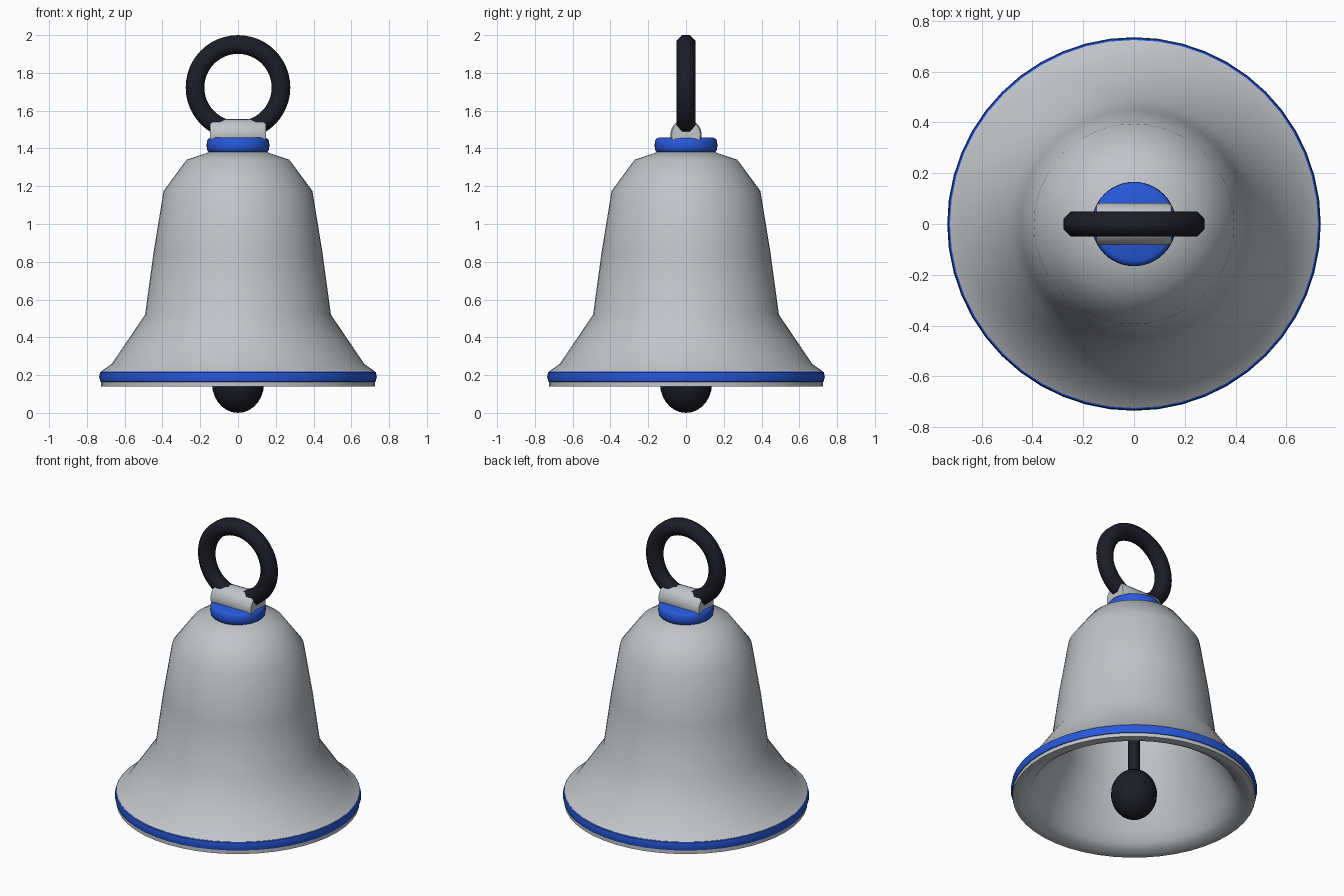
import bpy, math
from mathutils import Matrix

if "Cube" in bpy.data.objects:
    bpy.data.objects.remove(bpy.data.objects["Cube"])


def material(name, rgb):
    m = bpy.data.materials.new(name)
    m.diffuse_color = (*rgb, 1)
    m.use_nodes = True
    m.node_tree.nodes["Principled BSDF"].inputs["Base Color"].default_value = m.diffuse_color
    return m


SILVER = material("silver", (0.53, 0.55, 0.58))
BLUE = material("blue", (0.02, 0.098, 0.70))
DARK = material("dark_iron", (0.012, 0.012, 0.021))


def finish(obj, name, mat, angle=40):
    obj.name = name
    obj.data.materials.append(mat)
    bpy.ops.object.select_all(action='DESELECT')
    obj.select_set(True)
    bpy.context.view_layer.objects.active = obj
    # Consistent outward faces before shading
    bpy.ops.object.mode_set(mode='EDIT')
    bpy.ops.mesh.select_all(action='SELECT')
    bpy.ops.mesh.remove_doubles(threshold=0.0001)
    bpy.ops.mesh.normals_make_consistent(inside=False)
    bpy.ops.object.mode_set(mode='OBJECT')
    bpy.ops.object.shade_smooth_by_angle(angle=math.radians(angle))
    return obj


def lathe(name, profile, mat, closed=False, segments=48, angle=40):
    """Spin (radius, z) points around z; radius 0 becomes a single pole."""
    verts, rings, faces = [], [], []
    for r, z in profile:
        n = 1 if r == 0 else segments
        start = len(verts)
        for i in range(n):
            a = 2 * math.pi * i / segments
            verts.append((r * math.cos(a), r * math.sin(a), z))
        rings.append([start + i % n for i in range(segments)])
    pairs = list(zip(rings, rings[1:]))
    if closed:
        pairs.append((rings[-1], rings[0]))
    for lo, hi in pairs:
        for i in range(segments):
            j = (i + 1) % segments
            quad = [lo[i], lo[j], hi[j], hi[i]]
            faces.append(list(dict.fromkeys(quad)))
    mesh = bpy.data.meshes.new(name)
    mesh.from_pydata(verts, [], faces)
    obj = bpy.data.objects.new(name, mesh)
    bpy.context.collection.objects.link(obj)
    return finish(obj, name, mat, angle)


# Hollow bell: outer wall going up, inner wall coming back down to the lip
lathe("bell_body", [
    (0.724, 0.14), (0.724, 0.22), (0.668, 0.26), (0.492, 0.52), (0.447, 0.85),
    (0.394, 1.175), (0.272, 1.34), (0.14, 1.385), (0, 1.385),
    (0, 1.32), (0.23, 1.28), (0.335, 1.15), (0.385, 0.85), (0.43, 0.52),
    (0.58, 0.24), (0.615, 0.175), (0.655, 0.148), (0.69, 0.14)],
    SILVER, closed=False, angle=50)
# Flat underside of the lip
lathe("lip_edge", [(0.69, 0.14), (0.724, 0.14)], SILVER)

# Painted band around the lip
lathe("lip_band", [
    (0.718, 0.162), (0.728, 0.165), (0.735, 0.19), (0.730, 0.215),
    (0.718, 0.221)], BLUE, closed=True)

# Collar on the crown
lathe("collar", [
    (0, 1.378), (0.15, 1.378), (0.162, 1.388), (0.166, 1.41), (0.165, 1.438),
    (0.158, 1.45), (0.145, 1.457), (0, 1.457)], BLUE)

# Horizontal lug that holds the ring
lug = lathe("ring_lug", [
    (0, -0.147), (0.076, -0.147), (0.083, -0.135), (0.083, 0.135),
    (0.076, 0.147), (0, 0.147)], SILVER, segments=20)
lug.data.transform(Matrix.Translation((0, 0, 1.473)) @ Matrix.Rotation(math.pi / 2, 4, 'Y'))

# Hanging ring with an eight-sided section, flat side outward
section = [(0.2275 + 0.0535 * math.cos(math.radians(22.5 + 45 * k)),
            0.0535 * math.sin(math.radians(22.5 + 45 * k))) for k in range(8)]
ring = lathe("hanging_ring", section, DARK, closed=True, angle=60)
ring.data.transform(Matrix.Translation((0, 0, 1.723)) @ Matrix.Rotation(math.pi / 2, 4, 'X'))

# Clapper: rod and egg-shaped ball
lathe("clapper_rod", [(0, 0.25), (0.035, 0.25), (0.035, 1.33), (0, 1.33)],
      DARK, segments=12)
bpy.ops.mesh.primitive_uv_sphere_add(segments=24, ring_count=14, radius=1,
                                     location=(0, 0, 0.157))
ball = bpy.context.object
ball.scale = (0.138, 0.138, 0.157)
finish(ball, "clapper_ball", DARK)
